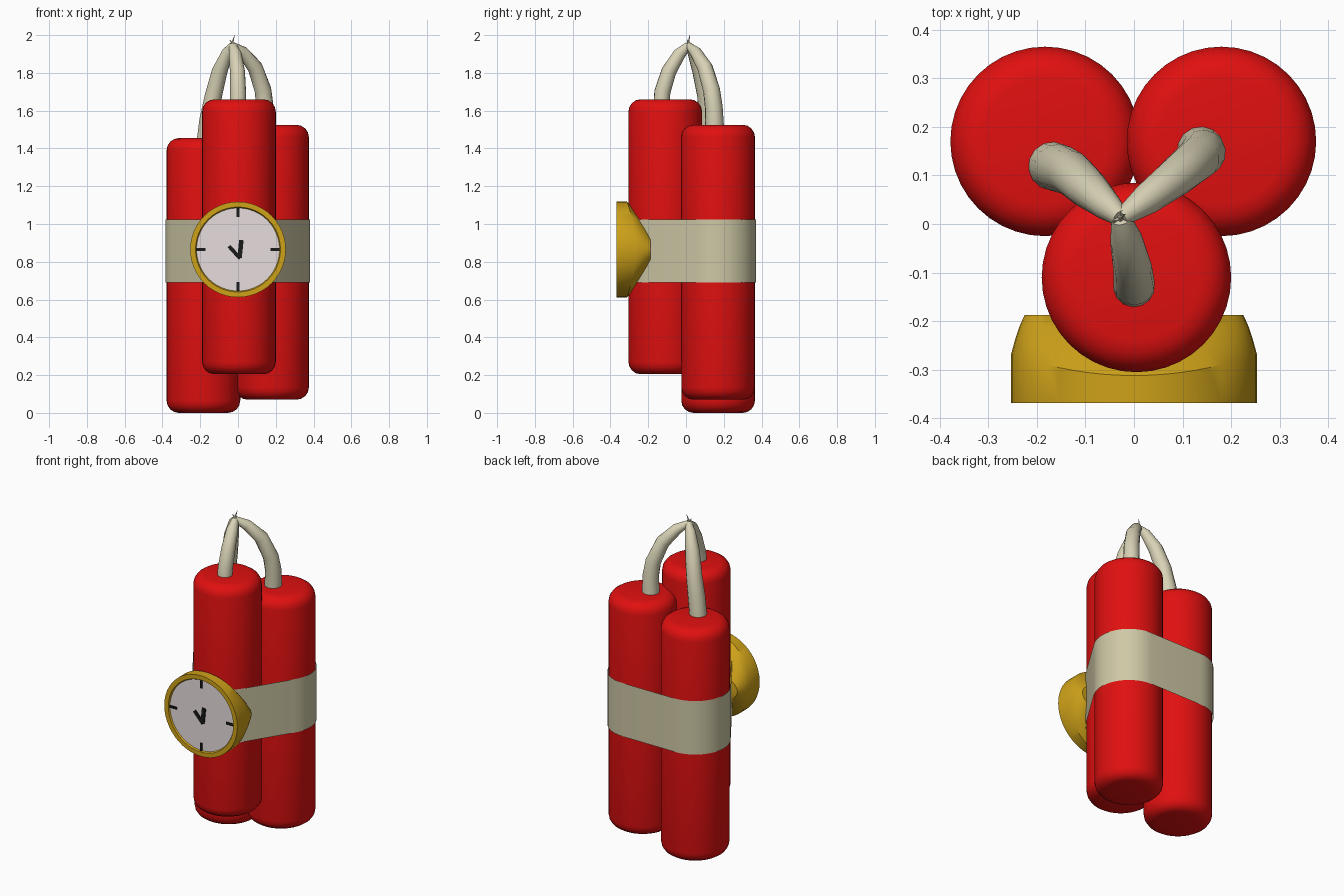
import bpy, bmesh, math
from mathutils import Vector

if "Cube" in bpy.data.objects:
    bpy.data.objects.remove(bpy.data.objects["Cube"])

def mat(name, c):
    m = bpy.data.materials.new(name)
    m.diffuse_color = (*c, 1)
    m.use_nodes = True
    m.node_tree.nodes["Principled BSDF"].inputs["Base Color"].default_value = m.diffuse_color
    return m

RED = mat("red", (0.75, 0.005, 0.005))
CREAM = mat("cream", (0.68, 0.64, 0.46))
TAPE = mat("tape", (0.62, 0.58, 0.38))
GOLD = mat("gold", (0.62, 0.36, 0.01))
WHITE = mat("dial_white", (0.80, 0.73, 0.73))
BLACK = mat("black", (0.01, 0.01, 0.01))

def loft(name, rings, material, cap0=True, cap1=True, angle=40):
    """Skin a list of closed point rings into one object."""
    bm = bmesh.new()
    vs = [[bm.verts.new(p) for p in r] for r in rings]
    for a, b in zip(vs, vs[1:]):
        n = len(a)
        for i in range(n):
            j = (i + 1) % n
            bm.faces.new((a[i], a[j], b[j], b[i]))
    if cap0:
        bm.faces.new(vs[0][::-1])
    if cap1:
        bm.faces.new(vs[-1])
    bmesh.ops.recalc_face_normals(bm, faces=bm.faces)
    me = bpy.data.meshes.new(name)
    bm.to_mesh(me)
    bm.free()
    me.materials.append(material)
    ob = bpy.data.objects.new(name, me)
    bpy.context.collection.objects.link(ob)
    bpy.context.view_layer.objects.active = ob
    for o in bpy.context.selected_objects:
        o.select_set(False)
    ob.select_set(True)
    bpy.ops.object.shade_smooth_by_angle(angle=math.radians(angle))
    return ob

def angles(n):
    return [2 * math.pi * i / n for i in range(n)]

# Three sticks with rounded ends
R, L, B = 0.195, 1.455, 0.065
STICKS = {"front": (0.005, -0.11, 0.205), "left": (-0.183, 0.17, 0.0), "right": (0.18, 0.17, 0.07)}
corner = [(R - B + B * math.sin(t), B - B * math.cos(t)) for t in [i * math.pi / 8 for i in range(5)]]
profile = corner + [(r, L - z) for r, z in reversed(corner)]
for key, (x, y, z) in STICKS.items():
    loft(key + "_stick", [[(x + r * math.cos(a), y + r * math.sin(a), z + h) for a in angles(40)]
                          for r, h in profile], RED)

# Tape band: hull of the three stick circles
BR = 0.201
def arc(key, a0, a1, n=14):
    x, y, _ = STICKS[key]
    return [(x + BR * math.cos(math.radians(a0 + (a1 - a0) * i / n)),
             y + BR * math.sin(math.radians(a0 + (a1 - a0) * i / n))) for i in range(n + 1)]
outline = arc("front", 213, 327) + arc("right", -33, 90) + arc("left", 90, 213)
loft("tape_band", [[(x, y, z) for x, y in outline] for z in (0.69, 1.025)], TAPE, False, False)

# Fuses: tapering tubes meeting at the top
def tube(name, path, material, sides=14):
    pts = [Vector(p[:3]) for p in path]
    rings = []
    for i, p in enumerate(pts):
        t = (pts[min(i + 1, len(pts) - 1)] - pts[max(i - 1, 0)]).normalized()
        u = t.cross(Vector((0.3, 1, 0))).normalized()
        v = t.cross(u)
        rings.append([p + path[i][3] * (math.cos(a) * u + math.sin(a) * v) for a in angles(sides)])
    loft(name, rings, material, angle=60)

tube("front_fuse", [(0, -0.13, 1.63, .043), (0, -0.125, 1.70, .043), (-0.003, -0.09, 1.81, .04),
                    (-0.015, -0.035, 1.90, .034), (-0.027, 0.012, 1.945, .02)], CREAM)
tube("left_fuse", [(-0.17, 0.12, 1.43, .05), (-0.155, 0.115, 1.55, .05), (-0.13, 0.105, 1.68, .046),
                   (-0.097, 0.075, 1.81, .042), (-0.055, 0.037, 1.91, .03), (-0.027, 0.012, 1.948, .018)], CREAM)
tube("right_fuse", [(0.137, 0.152, 1.50, .05), (0.142, 0.147, 1.62, .047), (0.132, 0.135, 1.71, .045),
                    (0.09, 0.10, 1.83, .041), (0.025, 0.05, 1.91, .032), (-0.027, 0.012, 1.945, .018)], CREAM)
# Twisted wisps at the tip
tube("fuse_tip", [(-0.03, 0.01, 1.93, .010), (-0.028, 0.014, 1.965, .005), (-0.018, 0.02, 2.0, .001)], CREAM, 6)
tube("fuse_tip_short", [(-0.02, 0.012, 1.93, .009), (-0.033, 0.01, 1.962, .004), (-0.045, 0.006, 1.975, .001)], CREAM, 6)

# Clock case: round front, back flattened against the sticks
CZ, N = 0.865, 48
def oval(y, rx, rz, sway=0.0):
    return [(rx * math.cos(a), y + sway * math.cos(2 * a), CZ + rz * math.sin(a)) for a in angles(N)]
loft("clock_case", [oval(-0.356, 0.218, 0.218), oval(-0.368, 0.225, 0.225), oval(-0.368, 0.253, 0.253),
                    oval(-0.29, 0.253, 0.253, 0.022), oval(-0.247, 0.244, 0.20, 0.012),
                    oval(-0.213, 0.235, 0.15, 0.004), oval(-0.187, 0.225, 0.10)], GOLD, cap0=False)
# Dial
loft("clock_dial", [oval(-0.359, 0.222, 0.222), oval(-0.345, 0.222, 0.222)], WHITE)

# Marks and hands: slim bars on the dial
def bar(name, p, q, w):
    p, q = Vector((p[0], 0, CZ + p[1])), Vector((q[0], 0, CZ + q[1]))
    d = (q - p).normalized()
    s = Vector((-d.z, 0, d.x)) * w / 2
    base = [p - s, q - s, q + s, p + s]
    loft(name, [[v + Vector((0, y, 0)) for v in base] for y in (-0.366, -0.355)], BLACK)

for i, a in enumerate(angles(4)):
    c, s = math.cos(a), math.sin(a)
    bar(f"clock_mark_{i + 1}", (0.172 * c, 0.172 * s), (0.22 * c, 0.22 * s), 0.014)
bar("hour_hand", (0.008, -0.045), (0.018, 0.05), 0.024)
bar("minute_hand", (0.012, -0.048), (-0.048, 0.018), 0.02)
